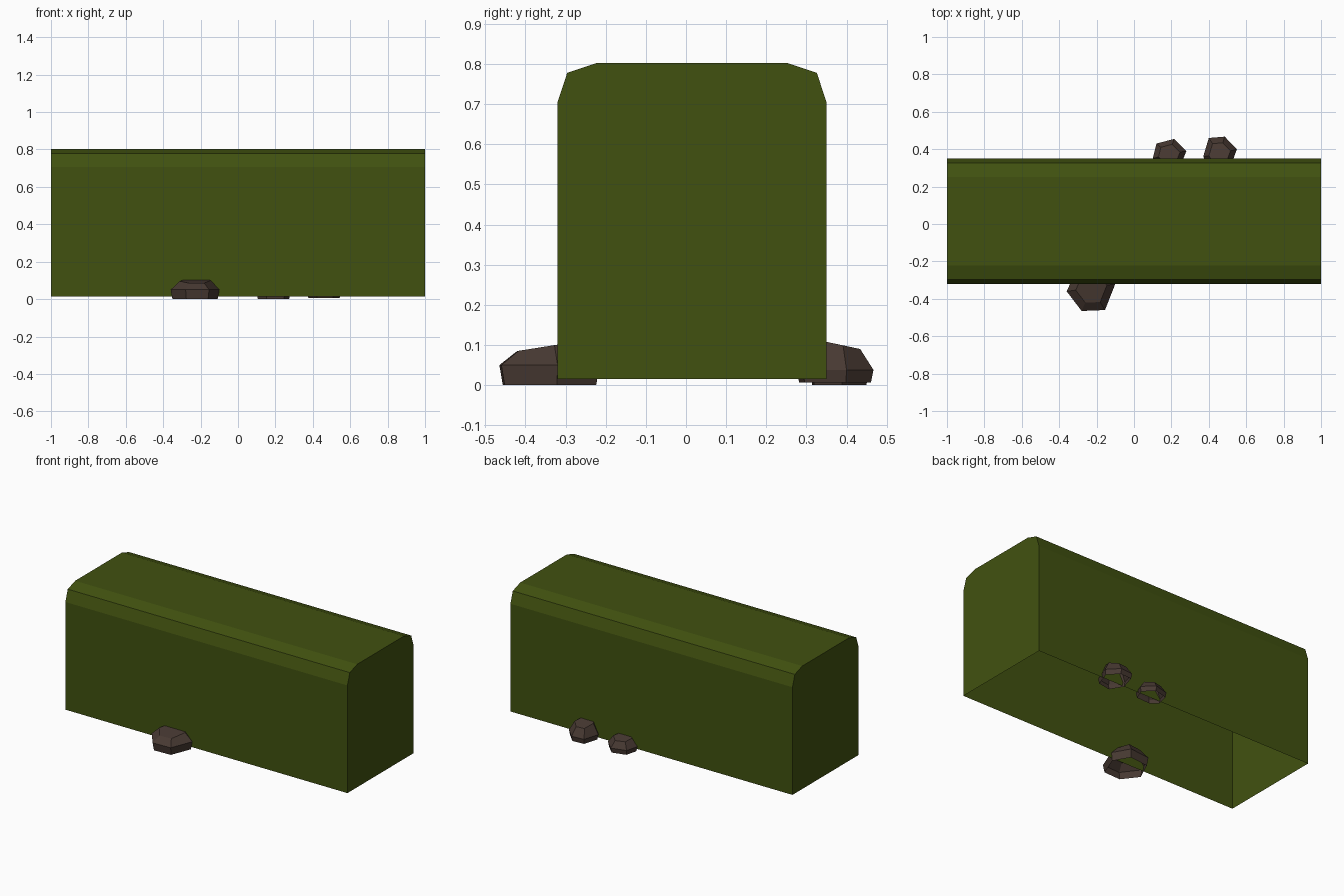
import bpy, bmesh

if "Cube" in bpy.data.objects:
    bpy.data.objects.remove(bpy.data.objects["Cube"])


def material(name, rgb):
    m = bpy.data.materials.new(name)
    m.diffuse_color = (*rgb, 1)
    m.use_nodes = True
    m.node_tree.nodes["Principled BSDF"].inputs["Base Color"].default_value = m.diffuse_color
    return m


GREEN = material("hedge green", (0.053, 0.083, 0.005))
BROWN = material("stone brown", (0.064, 0.041, 0.032))


def finish(name, bm, mat):
    bmesh.ops.recalc_face_normals(bm, faces=bm.faces)
    me = bpy.data.meshes.new(name)
    bm.to_mesh(me)
    bm.free()
    me.materials.append(mat)
    ob = bpy.data.objects.new(name, me)
    bpy.context.collection.objects.link(ob)


# Hedge: rounded-top profile along x, capped ends, open underneath
half = [(0.335, 0.015), (0.335, 0.705), (0.311, 0.778), (0.236, 0.803)]
profile = [(0.015 - y, z) for y, z in half] + [(0.015 + y, z) for y, z in reversed(half)]
bm = bmesh.new()
left, right = [[bm.verts.new((x, y, z)) for y, z in profile] for x in (-1, 1)]
for i in range(len(profile) - 1):
    bm.faces.new((left[i], left[i + 1], right[i + 1], right[i]))
bm.faces.new(left)
bm.faces.new(right)
finish("hedge", bm, GREEN)


def stone(name, outline, z0, waist, top_out, top_in):
    """Faceted stone: base, waist and top rings, open below.
    The top slopes up from the outer side to the side under the hedge."""
    cx = sum(p[0] for p in outline) / len(outline)
    cy = sum(p[1] for p in outline) / len(outline)
    reach = max(abs(p[1]) for p in outline) - abs(cy)
    bm = bmesh.new()
    rings = []
    for level, s in enumerate((0.93, 1.0, 0.64)):
        ring = []
        for x, y in outline:
            t = 0.5 + 0.5 * max(-1, min(1, (abs(y) - abs(cy)) / reach))
            z = (z0, waist, top_in + (top_out - top_in) * t)[level]
            ring.append(bm.verts.new((cx + (x - cx) * s, cy + (y - cy) * s, z)))
        rings.append(ring)
    n = len(outline)
    for a, b in zip(rings, rings[1:]):
        for i in range(n):
            j = (i + 1) % n
            bm.faces.new((a[i], a[j], b[j], b[i]))
    bm.faces.new(rings[-1])
    finish(name, bm, BROWN)


# Stones half buried along the foot of the hedge
stone("front_stone", [(-0.36, -0.36), (-0.28, -0.465), (-0.155, -0.46),
                      (-0.10, -0.32), (-0.16, -0.215), (-0.30, -0.23)],
      0.0, 0.05, 0.085, 0.11)
stone("back_stone_small", [(0.10, 0.35), (0.12, 0.43), (0.215, 0.455),
                           (0.28, 0.39), (0.25, 0.315), (0.15, 0.31)],
      0.0, 0.03, 0.07, 0.085)
stone("back_stone_large", [(0.37, 0.36), (0.40, 0.46), (0.485, 0.467),
                           (0.55, 0.40), (0.51, 0.29), (0.42, 0.275)],
      0.006, 0.038, 0.09, 0.115)
